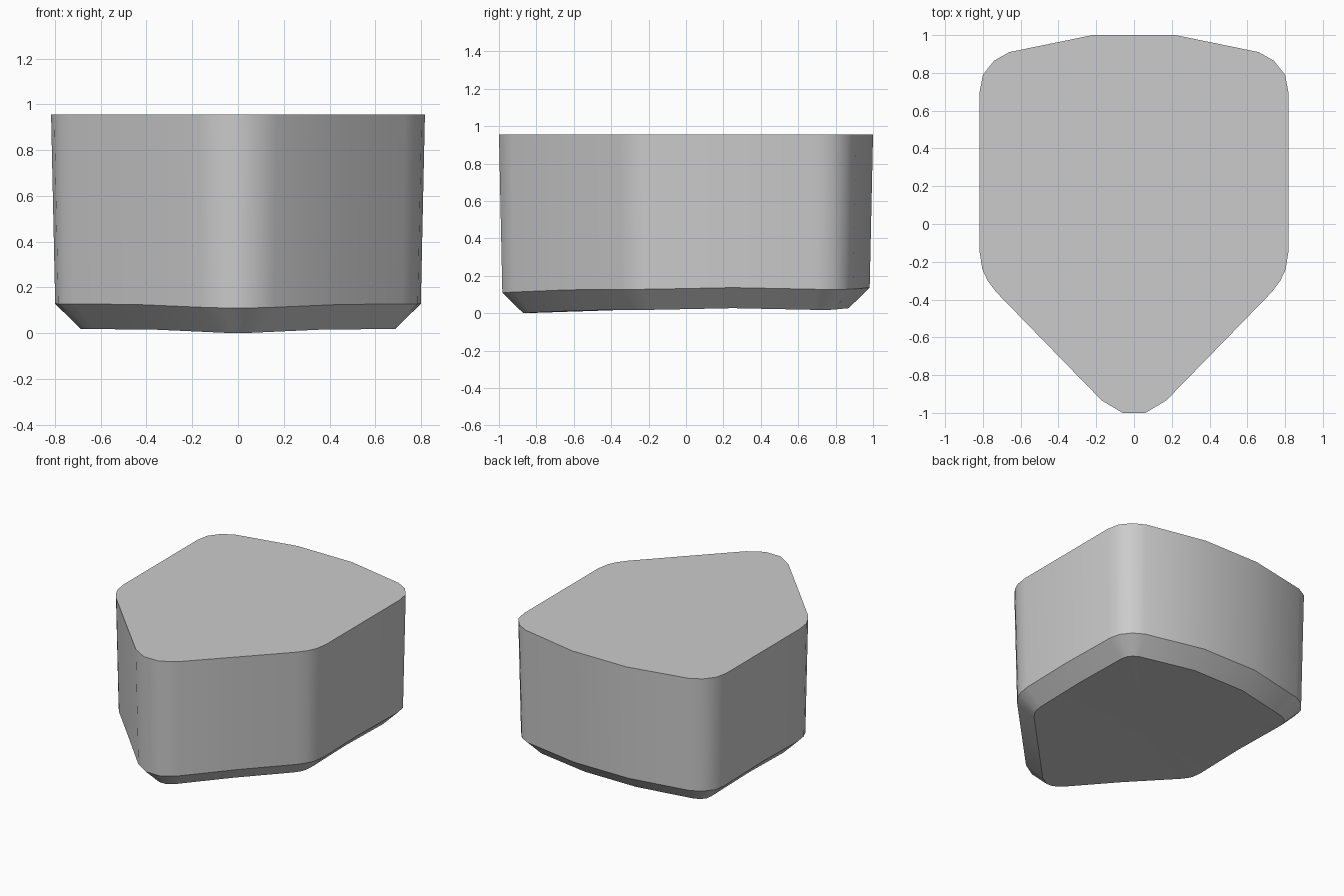
import bpy, bmesh, math
from mathutils import Vector

if "Cube" in bpy.data.objects:
    bpy.data.objects.remove(bpy.data.objects["Cube"])

# Right half of the top outline, front to back: x, y, upward bow of the lower edge
HALF = [(0.06, -1.0, 0.0), (0.17, -0.935, 0.003), (0.45, -0.648, 0.015),
        (0.73, -0.36, 0.018), (0.775, -0.30, 0.018), (0.803, -0.24, 0.018),
        (0.817, -0.15, 0.019), (0.817, 0.25, 0.027), (0.817, 0.70, 0.018),
        (0.80, 0.79, 0.017), (0.74, 0.865, 0.018), (0.66, 0.91, 0.019),
        (0.22, 1.0, 0.027)]
OUTLINE = HALF + [(-x, y, b) for x, y, b in reversed(HALF)]


def inset(points, d):
    """Move a counter-clockwise outline inward by d with mitred corners."""
    result = []
    n = len(points)
    for i in range(n):
        p0, p1, p2 = (Vector(points[(i + k) % n][:2]) for k in (-1, 0, 1))
        a, b = (p1 - p0).normalized(), (p2 - p1).normalized()
        na, nb = Vector((-a.y, a.x)), Vector((-b.y, b.x))
        result.append(p1 + (na + nb) * d / (1 + na.dot(nb)))
    return result


# Tapered body: bottom, chamfer and top rings
bm = bmesh.new()
rings = []
for d, z, bow in ((0.13, 0.0, 1), (0.018, 0.11, 1), (0.0, 0.955, 0)):
    rings.append([bm.verts.new((p.x, p.y, z + bow * o[2]))
                  for p, o in zip(inset(OUTLINE, d), OUTLINE)])

# Side walls and chamfer
n = len(OUTLINE)
for low, high in zip(rings, rings[1:]):
    for i in range(n):
        j = (i + 1) % n
        bm.faces.new((low[i], low[j], high[j], high[i]))

# Flat top and gently hollowed underside
bm.faces.new(rings[-1])
centre = bm.verts.new((0, 0.1, 0.032))
for i in range(n):
    bm.faces.new((rings[0][(i + 1) % n], rings[0][i], centre))
bmesh.ops.recalc_face_normals(bm, faces=bm.faces)

mesh = bpy.data.meshes.new("tapered_block")
bm.to_mesh(mesh)
bm.free()
block = bpy.data.objects.new("tapered_block", mesh)
bpy.context.collection.objects.link(block)
bpy.context.view_layer.objects.active = block
block.select_set(True)
bpy.ops.object.shade_smooth_by_angle(angle=math.radians(35))
